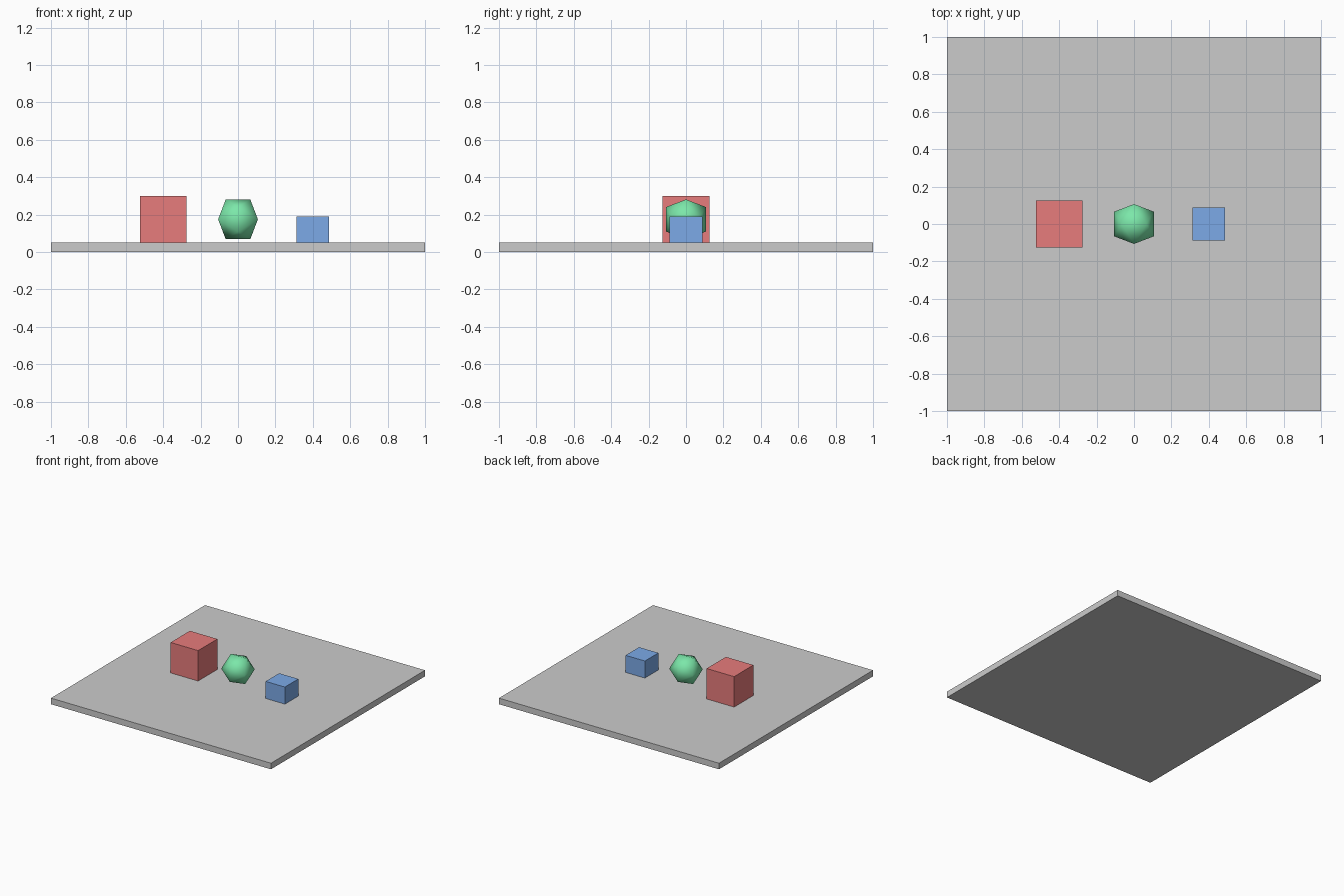
import bpy, bmesh, math

if "Cube" in bpy.data.objects:
    bpy.data.objects.remove(bpy.data.objects["Cube"])


def paint(obj, name, rgb):
    mat = bpy.data.materials.new(name)
    mat.diffuse_color = (*rgb, 1)
    mat.use_nodes = True
    mat.node_tree.nodes["Principled BSDF"].inputs["Base Color"].default_value = mat.diffuse_color
    obj.data.materials.append(mat)


def box(name, x, z0, size, rgb=None):
    sx, sy, sz = size
    bpy.ops.mesh.primitive_cube_add(size=1, location=(x, 0, z0 + sz / 2))
    obj = bpy.context.object
    obj.name = name
    obj.scale = size
    bpy.ops.object.transform_apply(location=False, rotation=False, scale=True)
    if rgb:
        paint(obj, name + "_paint", rgb)
    return obj


def icosahedron(name, location, radius, rgb):
    # Hull of three crossed golden rectangles
    phi = (1 + math.sqrt(5)) / 2
    s = radius / math.sqrt(1 + phi * phi)
    bm = bmesh.new()
    for a in (-s, s):
        for b in (-s * phi, s * phi):
            for co in ((a, 0, b), (b, a, 0), (0, b, a)):
                bm.verts.new(co)
    bmesh.ops.convex_hull(bm, input=bm.verts[:])
    bmesh.ops.recalc_face_normals(bm, faces=bm.faces[:])
    for f in bm.faces:
        f.smooth = True
    mesh = bpy.data.meshes.new(name)
    bm.to_mesh(mesh)
    bm.free()
    obj = bpy.data.objects.new(name, mesh)
    obj.location = location
    bpy.context.collection.objects.link(obj)
    paint(obj, name + "_paint", rgb)
    return obj


TOP = 0.05

# Base slab
box("base_slab", 0, 0, (2, 2, TOP))
# Objects standing in a row on the slab
box("red_cube", -0.4, TOP, (0.25, 0.25, 0.25), (0.8, 0.2, 0.2))
icosahedron("green_ball", (0, 0, TOP + 0.125), 0.125, (0.2, 0.8, 0.4))
box("blue_block", 0.4, TOP, (0.175, 0.175, 0.14), (0.2, 0.4, 0.8))
